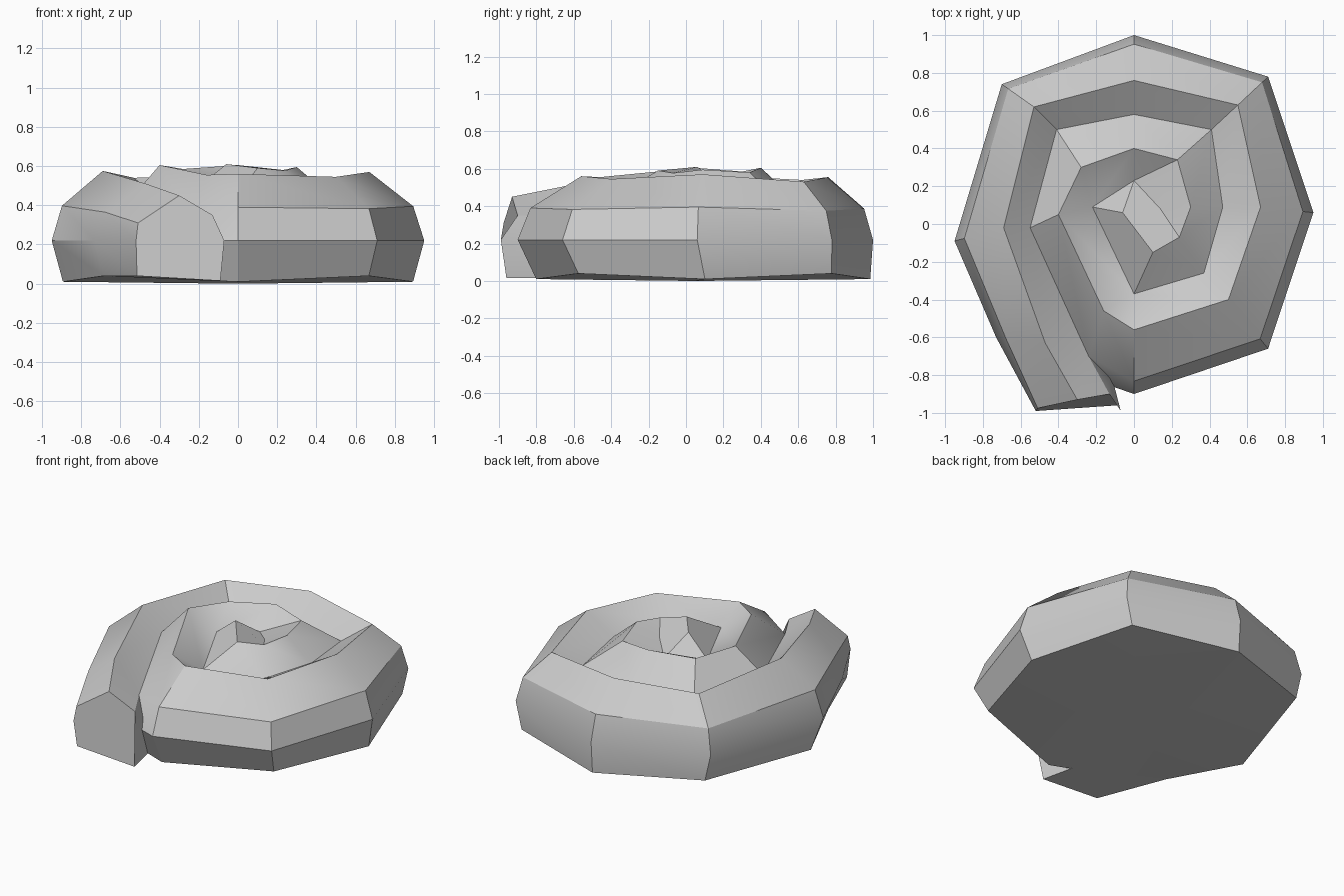
import bpy, bmesh, math
from mathutils import Vector

cube = bpy.data.objects.get("Cube")
if cube:
    bpy.data.objects.remove(cube)

dough = bpy.data.materials.new("grey dough")
dough.use_nodes = True
colour = (0.6, 0.6, 0.6, 1)
dough.diffuse_color = colour
dough.node_tree.nodes["Principled BSDF"].inputs["Base Color"].default_value = colour

BELT_Z = 0.22
bm = bmesh.new()


def v(x, y, z):
    return bm.verts.new((x, y, z))


def face(*verts):
    # skip corners that repeat where the spiral closes up
    unique = list(dict.fromkeys(verts))
    if len(unique) > 2:
        return bm.faces.new(unique)


def strip(a, b):
    # band of quads between two rows of equal length
    for i in range(len(a) - 1):
        face(a[i], a[i + 1], b[i + 1], b[i])


# widest line of the outer coil, from the loose tail clockwise to the front
belt_xy = [(-.52, -.99), (-.73, -.6), (-.95, -.09), (-.7, .74), (0, 1),
           (.71, .78), (.95, .06), (.71, -.66), (0, -.9)]
# ridge of the outer coil
outer_crest = [v(*p) for p in [
    (-.3, -.93, .45), (-.47, -.63, .51), (-.69, -.02, .575), (-.53, .62, .54),
    (0, .76, .555), (.55, .63, .53), (.67, .09, .57), (.5, -.4, .545), (0, -.56, .56)]]
# groove between the outer and the inner coil
groove = [v(*p) for p in [
    (-.13, -.9, .35), (-.24, -.7, .355), (-.55, -.02, .43), (-.41, .5, .43),
    (0, .58, .44), (.41, .5, .43), (.47, .09, .45), (.37, -.26, .46), (0, -.37, .46)]]
# ridge of the inner coil, ending at the heart of the spiral
inner_crest = [v(*p) for p in [
    (-.16, -.46, .555), (-.4, .05, .605), (-.28, .3, .585), (0, .4, .605),
    (.23, .34, .58), (.3, .09, .595), (.24, -.07, .577), (.1, -.15, .59)]]
heart_tip = v(-.06, .06, .61)
# groove inside the inner coil
pit_left, pit_back, pit_right = v(-.22, .09, .48), v(0, .23, .485), v(.14, .08, .53)

# outer wall: base, belt and shoulder rows
belt = [v(x, y, BELT_Z) for x, y in belt_xy]
base, shoulder = [], []
for i, (x, y) in enumerate(belt_xy):
    diagonal = i in (0, 1, 3, 5, 7)
    base.append(v(x * .94, y * .94 + .045, .04 if diagonal else .01))
    p = belt[i].co.lerp(outer_crest[i].co, .2)
    p.z = (BELT_Z + outer_crest[i].co.z) / 2
    shoulder.append(v(*p))
base[0].co = (-.515, -.96, .04)
shoulder[0].co = (-.51, -.975, .31)

for low, high in ((base, belt), (belt, shoulder), (shoulder, outer_crest), (outer_crest, groove)):
    strip(low, high)

# front of the roll tucks in under the tail
tuck = [v(-.22, -.73, .02), v(-.2, -.83, BELT_Z), groove[1], inner_crest[0]]
strip([base[-1], belt[-1], shoulder[-1], outer_crest[-1]], tuck)

# inner coil: outer flank rises from the groove
strip(groove[1:], inner_crest)

# inner coil: inner flank falls into the pit
face(outer_crest[-1], inner_crest[0], groove[-1])
face(groove[-1], inner_crest[0], inner_crest[1], pit_left)
face(pit_left, inner_crest[1], inner_crest[2])
face(pit_left, inner_crest[2], inner_crest[3], pit_back)
face(pit_back, inner_crest[3], inner_crest[4])
face(pit_back, inner_crest[4], inner_crest[5], pit_right)
face(pit_right, inner_crest[5], inner_crest[6])

# heart of the spiral
face(pit_back, pit_right, inner_crest[6], inner_crest[7], heart_tip)
face(pit_left, pit_back, heart_tip)
face(groove[-1], pit_left, heart_tip, inner_crest[7])

# tail: inner wall, cut end and underside
end_belt, end_base = v(-.07, -.99, BELT_Z), v(-.09, -.96, .015)
root_belt, root_base = v(-.13, -.76, BELT_Z), v(-.14, -.74, .015)
strip([groove[0], end_belt, end_base], [groove[1], root_belt, root_base])
face(base[0], belt[0], shoulder[0], outer_crest[0], groove[0], end_belt, end_base)
face(base[0], end_base, root_base, base[1])

# underside, bulging slightly to the floor
middle = v(0, .05, 0)
rim = base[1:] + [tuck[0]]
for a, b in zip(rim, rim[1:] + rim[:1]):
    face(middle, a, b)

bmesh.ops.recalc_face_normals(bm, faces=bm.faces)
mesh = bpy.data.meshes.new("spiral_roll")
bm.to_mesh(mesh)
bm.free()
mesh.materials.append(dough)
roll = bpy.data.objects.new("spiral_roll", mesh)
bpy.context.collection.objects.link(roll)

bpy.context.view_layer.objects.active = roll
roll.select_set(True)
bpy.ops.object.shade_smooth_by_angle(angle=math.radians(30))
